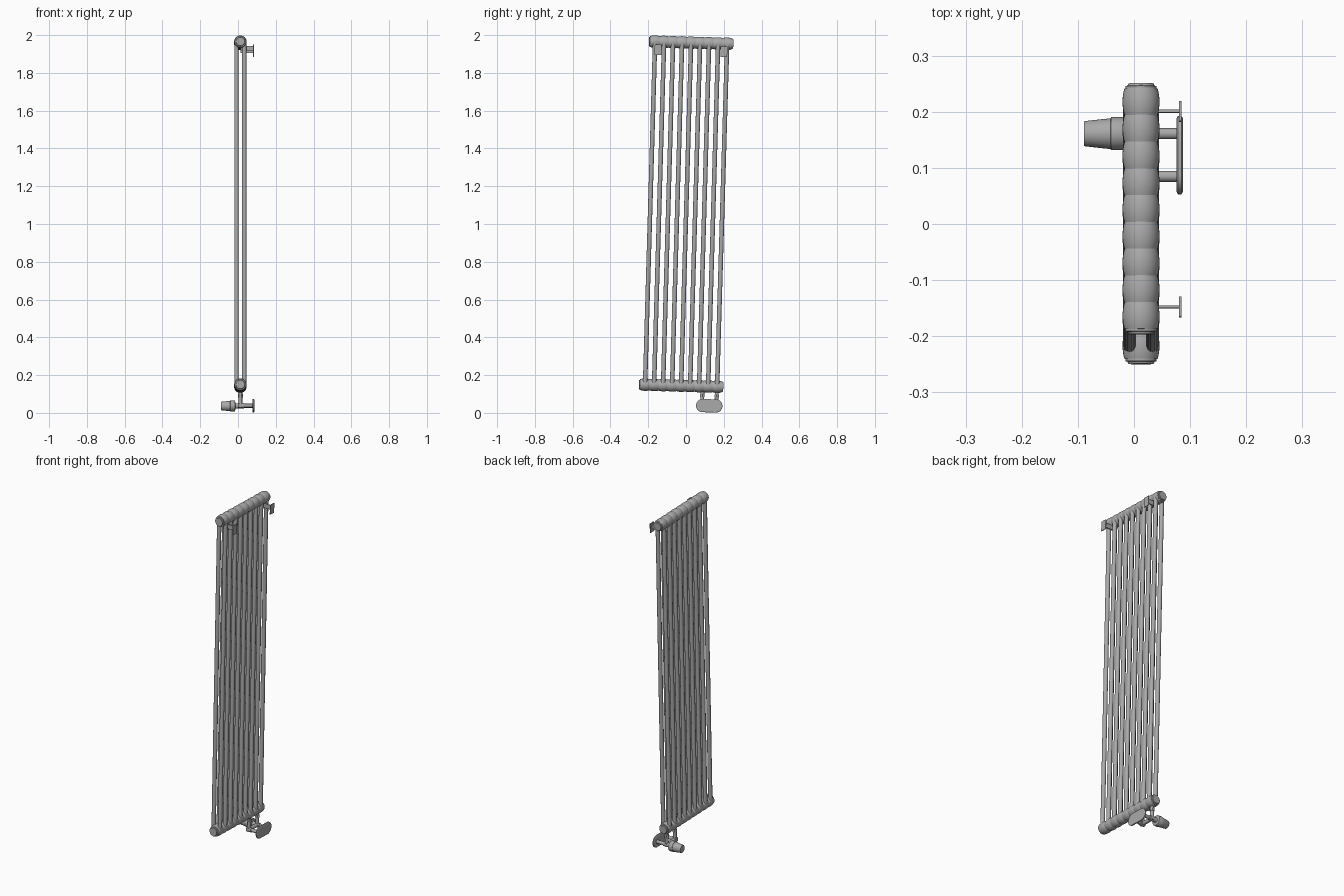
import bpy, bmesh, math
from mathutils import Matrix, Vector

if "Cube" in bpy.data.objects:
    bpy.data.objects.remove(bpy.data.objects["Cube"], do_unlink=True)

grey = bpy.data.materials.new("radiator grey")
grey.use_nodes = True
GREY = (0.4, 0.4, 0.4, 1)
grey.diffuse_color = GREY
grey.node_tree.nodes["Principled BSDF"].inputs["Base Color"].default_value = GREY

# The whole radiator leans slightly; local origin is the bottom header centre
LEAN = Matrix.Translation((0.0125, -0.026, 0.144)) @ Matrix.Rotation(-0.0292, 4, 'X')
SECTIONS, PITCH, HEIGHT = 9, 0.0477, 1.8165
HALF = SECTIONS * PITCH / 2
AXES = {'X': Vector((1, 0, 0)), 'Y': Vector((0, 1, 0)), 'Z': Vector((0, 0, 1))}


def finish(bm, name, angle=35):
    mesh = bpy.data.meshes.new(name)
    bmesh.ops.recalc_face_normals(bm, faces=bm.faces)
    bm.to_mesh(mesh)
    bm.free()
    obj = bpy.data.objects.new(name, mesh)
    bpy.context.collection.objects.link(obj)
    obj.matrix_world = LEAN
    mesh.materials.append(grey)
    bpy.ops.object.select_all(action='DESELECT')
    obj.select_set(True)
    bpy.context.view_layer.objects.active = obj
    bpy.ops.object.shade_smooth_by_angle(angle=math.radians(angle))
    return obj


def lathe(bm, axis, origin, profile, sides=24):
    """Add a capped solid of revolution; profile is (distance, radius) pairs."""
    turn = AXES['Z'].rotation_difference(AXES[axis]).to_matrix()
    rings = []
    for dist, radius in profile:
        ring = []
        for i in range(sides):
            a = math.tau * i / sides
            p = Vector((radius * math.cos(a), radius * math.sin(a), dist))
            ring.append(bm.verts.new(turn @ p + Vector(origin)))
        rings.append(ring)
    for low, high in zip(rings, rings[1:]):
        for i in range(sides):
            j = (i + 1) % sides
            bm.faces.new((low[i], low[j], high[j], high[i]))
    bm.faces.new(rings[0])
    bm.faces.new(rings[-1])


def box(bm, centre, size):
    bmesh.ops.create_cube(bm, size=1, matrix=Matrix.Translation(centre) @ Matrix.Diagonal((*size, 1)))


# Headers: a row of barrel-shaped section heads with a plug at each end
for name, z in (("bottom_header", 0), ("top_header", HEIGHT)):
    bm = bmesh.new()
    for s in range(SECTIONS):
        barrel = []
        for k in range(9):
            t = k / 8
            barrel.append((t * PITCH, 0.0295 + 0.0035 * math.sin(math.pi * t) ** 0.8))
        lathe(bm, 'Y', (0, -HALF + s * PITCH, z), barrel, 32)
    finish(bm, name)
    bm = bmesh.new()
    for side in (-1, 1):
        lathe(bm, 'Y', (0, side * HALF, z),
              [(0, 0.028), (side * 0.004, 0.028), (side * 0.005, 0.024), (side * 0.009, 0.0225)], 24)
    finish(bm, name + "_plugs")

# Two columns of upright tubes
for name, x in (("right_tubes", -0.0205), ("left_tubes", 0.0205)):
    bm = bmesh.new()
    for s in range(SECTIONS):
        y = (s - (SECTIONS - 1) / 2) * PITCH
        lathe(bm, 'Z', (x, y, 0), [(0, 0.0118), (HEIGHT, 0.0118)], 20)
    finish(bm, name)

# Wall brackets: flat arm passing between the tubes, with a wall plate
for name, y in (("front_bracket", -0.174), ("back_bracket", 0.175)):
    bm = bmesh.new()
    box(bm, (0.035, y, HEIGHT - 0.036), (0.07, 0.005, 0.026))
    box(bm, (0.07, y, HEIGHT - 0.042), (0.004, 0.036, 0.056))
    finish(bm, name)

# Supply and return connections below the header
VALVE_Z = -0.102
PIPES = (0.114, 0.19)
bm = bmesh.new()
for y in PIPES:
    lathe(bm, 'Z', (0, y, VALVE_Z), [(0, 0.01), (0.08, 0.01)], 20)
    lathe(bm, 'X', (0, y, VALVE_Z), [(-0.012, 0.013), (0.018, 0.013), (0.02, 0.0098), (0.066, 0.0098)], 20)
finish(bm, "connection_pipes")
bm = bmesh.new()
for y in PIPES:
    lathe(bm, 'Z', (0, y, VALVE_Z + 0.045), [(0, 0.0135), (0.016, 0.0135)], 6)
finish(bm, "pipe_nuts", 20)

# Valve block joining the two pipes
bm = bmesh.new()
lathe(bm, 'Y', (0, PIPES[0], VALVE_Z), [(-0.012, 0.011), (PIPES[1] - PIPES[0] + 0.012, 0.011)], 20)
finish(bm, "valve_body")

# Thermostatic head: collar, then a tapered grip
bm = bmesh.new()
lathe(bm, 'X', (0, PIPES[1], VALVE_Z),
      [(-0.01, 0.013), (-0.026, 0.014), (-0.028, 0.0285), (-0.031, 0.0295),
       (-0.0535, 0.0295), (-0.054, 0.0275), (-0.1, 0.0225), (-0.102, 0.021)], 32)
finish(bm, "thermostatic_head")

# Oval wall cover with softened rims
bm = bmesh.new()
loops = []
for x, shrink in ((0.0635, 0.004), (0.066, 0), (0.072, 0), (0.0745, 0.004)):
    radius = 0.035 - shrink
    loop = []
    for i in range(40):
        a = math.tau * (i + 0.5) / 40
        shift = math.copysign(0.035, math.cos(a))
        loop.append(bm.verts.new((x, 0.152 + shift + radius * math.cos(a), VALVE_Z + radius * math.sin(a))))
    loops.append(loop)
for low, high in zip(loops, loops[1:]):
    for i in range(40):
        j = (i + 1) % 40
        bm.faces.new((low[i], low[j], high[j], high[i]))
bm.faces.new(loops[0])
bm.faces.new(loops[-1])
finish(bm, "wall_cover", 30)
